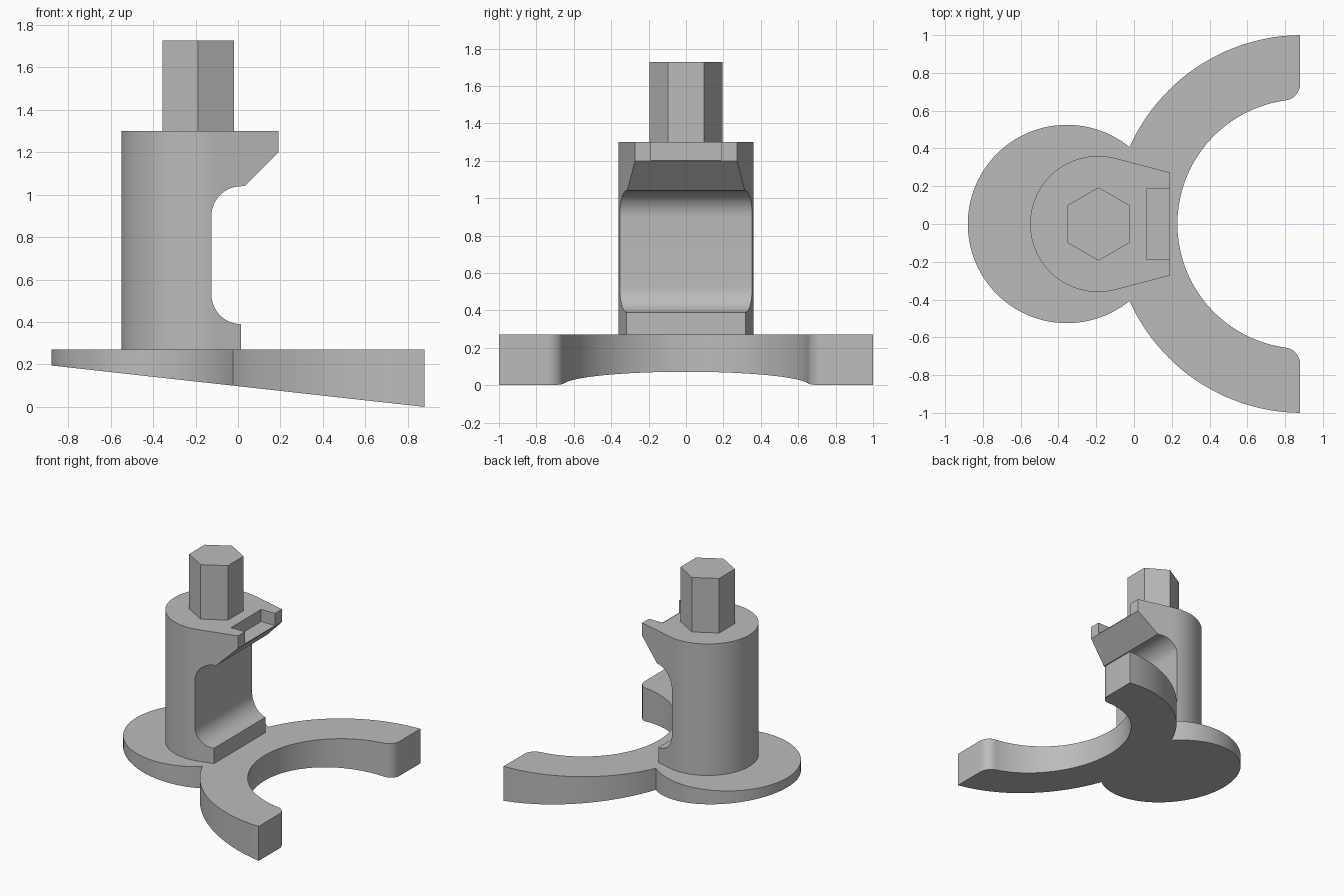
import bpy
import bmesh
from math import acos, asin, atan2, cos, pi, radians, sin, sqrt

cube = bpy.data.objects.get("Cube")
if cube:
    bpy.data.objects.remove(cube, do_unlink=True)

grey = bpy.data.materials.new("plain grey")
grey.use_nodes = True
grey.diffuse_color = (0.5, 0.5, 0.5, 1)
grey.node_tree.nodes["Principled BSDF"].inputs["Base Color"].default_value = (0.5, 0.5, 0.5, 1)


def arc(cx, cy, r, start, end, steps):
    """Points along a circular arc, both ends included."""
    angles = [start + (end - start) * i / steps for i in range(steps + 1)]
    return [(cx + r * cos(a), cy + r * sin(a)) for a in angles]


def prism(name, outline, low, high):
    """Solid between two surfaces; low and high map an outline point to 3D."""
    bm = bmesh.new()
    a = [bm.verts.new(low(*p)) for p in outline]
    b = [bm.verts.new(high(*p)) for p in outline]
    bm.faces.new(a)
    bm.faces.new(b)
    for i in range(len(a)):
        bm.faces.new((a[i - 1], a[i], b[i], b[i - 1]))
    bmesh.ops.recalc_face_normals(bm, faces=bm.faces)
    mesh = bpy.data.meshes.new(name)
    bm.to_mesh(mesh)
    bm.free()
    mesh.materials.append(grey)
    obj = bpy.data.objects.new(name, mesh)
    bpy.context.collection.objects.link(obj)
    return obj


def select(obj):
    bpy.ops.object.select_all(action="DESELECT")
    obj.select_set(True)
    bpy.context.view_layer.objects.active = obj


def combine(obj, tool, operation):
    """Apply a boolean and discard the helper solid."""
    select(obj)
    mod = obj.modifiers.new("cut", "BOOLEAN")
    mod.object, mod.operation, mod.solver = tool, operation, "EXACT"
    bpy.ops.object.modifier_apply(modifier=mod.name)
    bpy.data.objects.remove(tool, do_unlink=True)


def smooth(obj):
    select(obj)
    bpy.ops.object.shade_smooth_by_angle(angle=radians(30))


# Base plate: round disc merged with a two-armed fork, wedge-shaped underneath
base_top, tip_x = 0.27, 0.88
disc_x, disc_r = -0.355, 0.525
fork_x, outer_r, inner_r, fillet = 0.89, 1.0, 0.66, 0.09
gap = fork_x - disc_x
meet = (gap ** 2 + disc_r ** 2 - outer_r ** 2) / (2 * gap)
meet_y = sqrt(disc_r ** 2 - meet ** 2)
fillet_x = tip_x - fillet
fillet_y = sqrt((inner_r + fillet) ** 2 - (fork_x - fillet_x) ** 2)
fillet_a = atan2(fillet_y, fillet_x - fork_x)

half = arc(disc_x, 0, disc_r, pi, acos(meet / disc_r), 40)
half += arc(fork_x, 0, outer_r, atan2(meet_y, meet - gap), acos((tip_x - fork_x) / outer_r), 28)[1:]
half += arc(fillet_x, fillet_y, fillet, 0, fillet_a - pi, 10)
half += arc(fork_x, 0, inner_r, fillet_a, pi, 32)[1:]
outline = half + [(x, -y) for x, y in half[-2:0:-1]]
slope = 0.195 / (2 * tip_x)
base = prism("base_plate", outline,
             lambda x, y: (x, y, slope * (tip_x - x)),
             lambda x, y: (x, y, base_top))
smooth(base)

# Post: round back with tangent sides narrowing toward the lip
post_x, post_r, lip_x, post_top = -0.19, 0.36, 0.19, 1.3
tangent = radians(75.3)
round_back = arc(post_x, 0, post_r, tangent, 2 * pi - tangent, 64)
tx, ty = round_back[0]
lip_y = ty - (lip_x - tx) / sin(tangent) * cos(tangent)
post = prism("post", round_back + [(lip_x, -lip_y), (lip_x, lip_y)],
             lambda x, y: (x, y, base_top - 0.01),
             lambda x, y: (x, y, post_top))

# Side recess with rounded ends and a chamfer below the lip
foot_x, r = 0.015, 0.14
recess = [(foot_x, 0.1)]
recess += arc(foot_x, 0.53, r, -pi / 2, -pi, 14)
recess += arc(foot_x, 0.9, r, pi, pi / 2, 14)
recess += [(0.03, 1.04), (lip_x, 1.2), (0.4, 1.2), (0.4, 0.1)]
cutter = prism("recess_cutter", recess, lambda x, z: (x, -1, z), lambda x, z: (x, 1, z))
combine(post, cutter, "DIFFERENCE")

# Shallow pocket in the lip, open at the front edge
pocket = [(0.07, -0.187), (0.4, -0.187), (0.4, 0.187), (0.07, 0.187)]
cutter = prism("pocket_cutter", pocket, lambda x, y: (x, y, 1.205), lambda x, y: (x, y, 1.5))
combine(post, cutter, "DIFFERENCE")
smooth(post)

# Hexagonal drive stub
prism("hex_stub", arc(-0.188, 0, 0.194, pi / 2, pi / 2 + 5 * pi / 3, 5),
      lambda x, y: (x, y, post_top - 0.01),
      lambda x, y: (x, y, 1.727))
